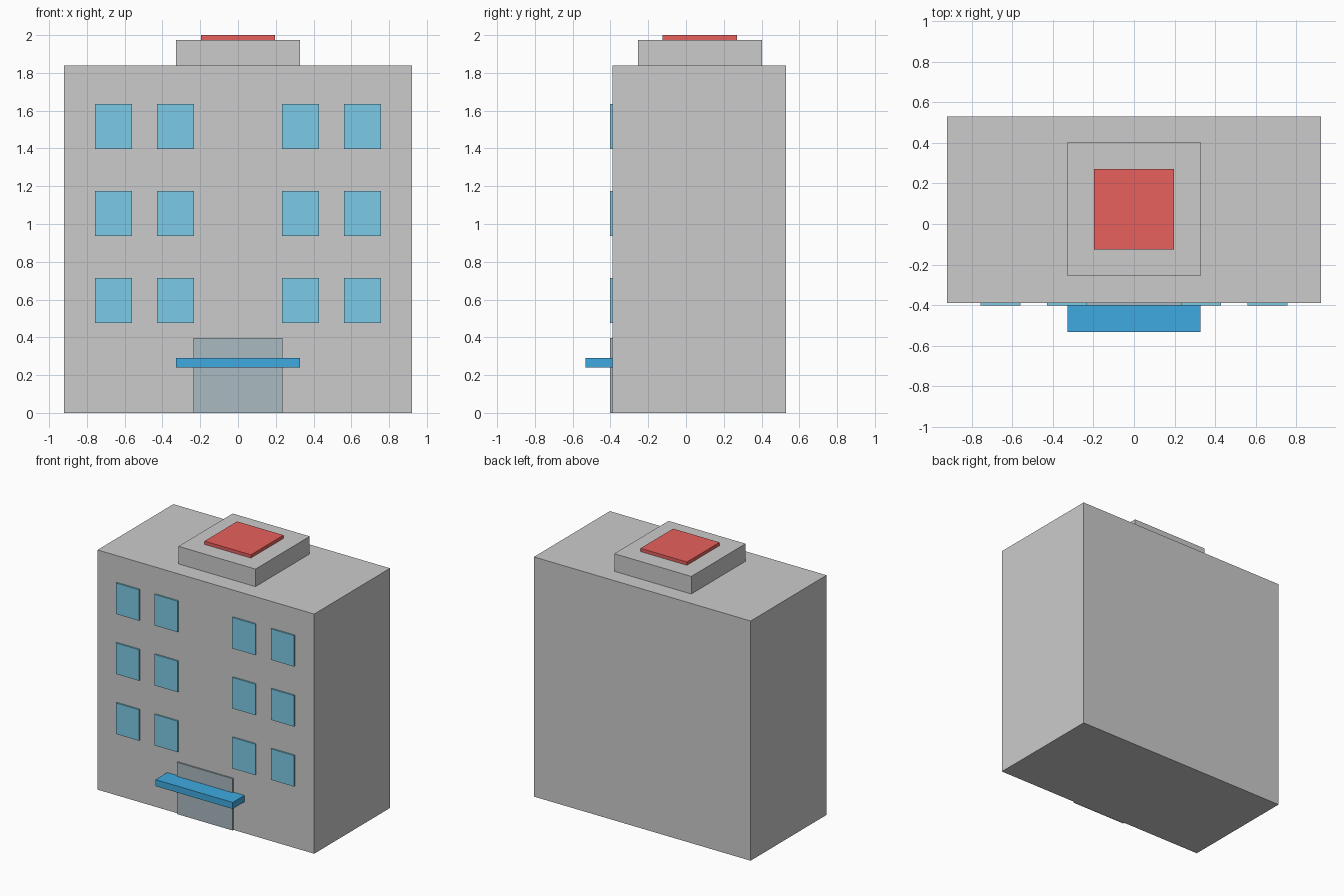
import bpy
import bmesh
from mathutils import Vector

if "Cube" in bpy.data.objects:
    bpy.data.objects.remove(bpy.data.objects["Cube"])


def paint(name, rgb):
    mat = bpy.data.materials.new(name)
    mat.diffuse_color = (*rgb, 1)
    mat.use_nodes = True
    mat.node_tree.nodes["Principled BSDF"].inputs["Base Color"].default_value = mat.diffuse_color
    return mat


def box(name, x, y, z, mat=None):
    """Box spanning the (min, max) ranges x, y and z."""
    bm = bmesh.new()
    bmesh.ops.create_cube(bm, size=1)
    size = Vector([r[1] - r[0] for r in (x, y, z)])
    bmesh.ops.scale(bm, vec=size, verts=bm.verts)
    mesh = bpy.data.meshes.new(name)
    bm.to_mesh(mesh)
    bm.free()
    obj = bpy.data.objects.new(name, mesh)
    obj.location = [(r[0] + r[1]) / 2 for r in (x, y, z)]
    bpy.context.collection.objects.link(obj)
    if mat:
        mesh.materials.append(mat)
    return obj


glass = paint("window_glass", (0.2, 0.6, 0.8))
door_glass = paint("door_glass", (0.4, 0.49, 0.53))
blue = paint("blue", (0.05, 0.4, 0.75))
red = paint("red", (0.8, 0.12, 0.11))

# Main block and roof
box("building_body", (-0.92, 0.92), (-0.39, 0.53), (0, 1.84))
box("roof_block", (-0.327, 0.327), (-0.255, 0.403), (1.84, 1.975))
box("roof_pad", (-0.197, 0.197), (-0.125, 0.27), (1.975, 2.0), red)

# Entrance
box("entrance_door", (-0.236, 0.236), (-0.402, -0.385), (0, 0.397), door_glass)
box("entrance_canopy", (-0.328, 0.328), (-0.533, -0.39), (0.24, 0.29), blue)

# Windows: three floors, two on each side of the centre
for floor in range(3):
    z = 0.476 + 0.4605 * floor
    for x in (-0.658, -0.33, 0.33, 0.658):
        box("window", (x - 0.098, x + 0.098), (-0.402, -0.385), (z, z + 0.238), glass)
